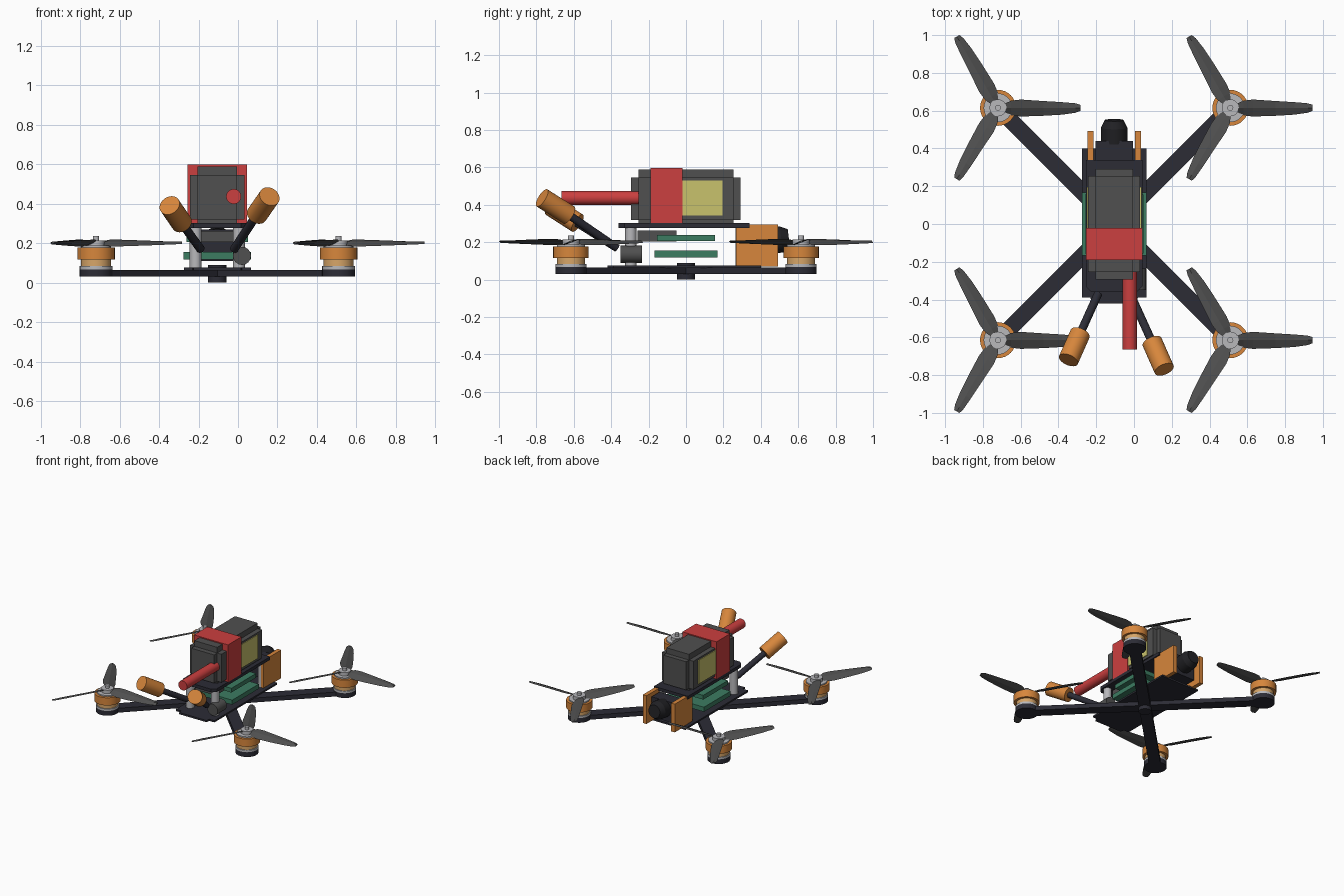
import bpy, bmesh, math
from mathutils import Vector

if "Cube" in bpy.data.objects:
    bpy.data.objects.remove(bpy.data.objects["Cube"])


def material(name, r, g, b):
    m = bpy.data.materials.new(name)
    m.use_nodes = True
    m.diffuse_color = (r, g, b, 1)
    m.node_tree.nodes["Principled BSDF"].inputs["Base Color"].default_value = (r, g, b, 1)
    return m


CARBON = material("carbon black", 0.025, 0.025, 0.036)
GREY = material("dark grey", 0.08, 0.08, 0.08)
ORANGE = material("orange", 0.68, 0.24, 0.045)
COPPER = material("copper windings", 0.68, 0.38, 0.14)
RED = material("red", 0.60, 0.05, 0.05)
GREEN = material("board green", 0.045, 0.20, 0.12)
YELLOW = material("label yellow", 0.58, 0.54, 0.15)
METAL = material("light metal", 0.48, 0.48, 0.50)
BLACK = material("lens black", 0.015, 0.015, 0.018)

CX = -0.105          # body centre line
MX, MY = 0.615, 0.615  # motor offsets from the body centre


def box(name, x, y, z, mat):
    """Box from (min, max) ranges on each axis."""
    bpy.ops.mesh.primitive_cube_add(size=1)
    ob = bpy.context.object
    ob.name = name
    for v in ob.data.vertices:
        v.co = [r[0] if c < 0 else r[1] for c, r in zip(v.co, (x, y, z))]
    ob.data.materials.append(mat)
    return ob


def rod(name, a, b, r, mat, r2=None, sides=32):
    """Cylinder or cone between two points."""
    a, b = Vector(a), Vector(b)
    d = b - a
    bpy.ops.mesh.primitive_cone_add(vertices=sides, radius1=r, radius2=r if r2 is None else r2,
                                    depth=d.length, location=(a + b) / 2,
                                    rotation=d.to_track_quat('Z', 'Y').to_euler())
    ob = bpy.context.object
    ob.name = name
    ob.data.materials.append(mat)
    bpy.ops.object.shade_smooth_by_angle(angle=math.radians(35))
    return ob


def plate(name, outline, z0, z1, mat):
    """Extruded flat outline, centred on the body line."""
    bm = bmesh.new()
    face = bm.faces.new([bm.verts.new((CX + x, y, z0)) for x, y in outline])
    ext = bmesh.ops.extrude_face_region(bm, geom=[face])
    bmesh.ops.translate(bm, vec=(0, 0, z1 - z0),
                        verts=[g for g in ext["geom"] if isinstance(g, bmesh.types.BMVert)])
    bmesh.ops.recalc_face_normals(bm, faces=bm.faces)
    me = bpy.data.meshes.new(name)
    bm.to_mesh(me)
    bm.free()
    me.materials.append(mat)
    ob = bpy.data.objects.new(name, me)
    bpy.context.collection.objects.link(ob)
    return ob


def blade_mesh():
    """One twisted propeller blade along +x."""
    # radius, front edge, back edge, height rise of the back edge
    stations = [(0.035, -0.022, 0.022, 0.010), (0.07, -0.040, 0.038, 0.017),
                (0.12, -0.046, 0.044, 0.017), (0.24, -0.042, 0.036, 0.013),
                (0.34, -0.036, 0.030, 0.009), (0.41, -0.026, 0.024, 0.006),
                (0.436, -0.016, 0.016, 0.004)]
    t = 0.004
    bm = bmesh.new()
    rings = []
    for r, lo, hi, rise in stations:
        ring = [(r, lo, -rise), (r, 0, -t), (r, hi, rise), (r, 0, t + 0.004)]
        rings.append([bm.verts.new(p) for p in ring])
    for p, q in zip(rings, rings[1:]):
        for i in range(4):
            j = (i + 1) % 4
            bm.faces.new((p[i], p[j], q[j], q[i]))
    bm.faces.new(rings[0])
    bm.faces.new(rings[-1])
    bmesh.ops.recalc_face_normals(bm, faces=bm.faces)
    me = bpy.data.meshes.new("propeller_blade")
    bm.to_mesh(me)
    bm.free()
    me.materials.append(GREY)
    return me


# Arms, motors and propellers
BLADE = blade_mesh()
for sx, side in ((-1, "right"), (1, "left")):
    for sy, end in ((-1, "front"), (1, "back")):
        tag = f"{end}_{side}"
        mx, my = CX + sx * MX, sy * MY
        arm = box("arm_" + tag, (0, math.hypot(MX, MY)), (-0.043, 0.043), (0.03, 0.065), CARBON)
        arm.location.x = CX
        arm.rotation_euler.z = math.atan2(sy * MY, sx * MX)

        def ring(name, z0, z1, r, mat, sides=32):
            rod(f"{name}_{tag}", (mx, my, z0), (mx, my, z1), r, mat, sides=sides)

        ring("arm_pad", 0.03, 0.068, 0.083, CARBON)
        ring("motor_base", 0.068, 0.084, 0.083, METAL)
        ring("motor_windings", 0.084, 0.117, 0.076, COPPER)
        ring("motor_bell", 0.117, 0.178, 0.095, ORANGE)
        ring("motor_cap", 0.178, 0.188, 0.076, METAL)
        ring("propeller_hub", 0.188, 0.215, 0.045, METAL, 24)
        ring("propeller_nut", 0.215, 0.237, 0.016, METAL, 12)
        for k in range(3):
            b = bpy.data.objects.new(f"blade_{tag}_{k + 1}", BLADE)
            bpy.context.collection.objects.link(b)
            b.location = (mx, my, 0.201)
            b.rotation_euler.z = k * math.tau / 3

# Frame plates and centre bolt
plate("bottom_plate", [(-0.12, -0.42), (0.12, -0.42), (0.125, -0.39), (0.17, -0.39), (0.17, 0.40),
                       (-0.17, 0.40), (-0.17, -0.39), (-0.125, -0.39)], 0.062, 0.076, CARBON)
plate("top_plate", [(-0.12, -0.36), (0.12, -0.36), (0.15, -0.33), (0.15, 0.34),
                    (-0.15, 0.34), (-0.15, -0.33)], 0.277, 0.302, CARBON)
rod("centre_bolt", (CX, 0, 0), (CX, 0, 0.09), 0.047, CARBON)
for sx in (-1, 1):
    for y in (-0.295, 0.295):
        x = CX + sx * 0.11
        rod("standoff", (x, y, 0.07), (x, y, 0.28), 0.03, METAL, sides=20)

# Electronics stack
box("lower_board", (CX - 0.171, CX + 0.171), (-0.168, 0.168), (0.118, 0.155), GREEN)
box("upper_board", (CX - 0.155, CX + 0.155), (-0.155, 0.155), (0.206, 0.24), GREEN)
box("transmitter", (CX - 0.09, CX + 0.09), (-0.26, -0.05), (0.205, 0.262), GREY)
rod("capacitor", (0.02, -0.35, 0.136), (0.02, -0.235, 0.136), 0.046, GREY, sides=16)

# Battery built as three crossed blocks
box("battery_wide", (CX - 0.138, CX + 0.138), (-0.255, 0.255), (0.32, 0.545), GREY)
box("battery_long", (CX - 0.10, CX + 0.10), (-0.295, 0.292), (0.32, 0.545), GREY)
box("battery_tall", (CX - 0.10, CX + 0.10), (-0.255, 0.255), (0.30, 0.59), GREY)
box("battery_strap", (CX - 0.15, CX + 0.15), (-0.19, -0.02), (0.30, 0.598), RED)
for sx, side in ((-1, "right"), (1, "left")):
    x = sorted((CX + sx * 0.137, CX + sx * 0.144))
    box("battery_label_" + side, x, (-0.02, 0.195), (0.342, 0.53), YELLOW)
rod("power_lead", (-0.022, -0.665, 0.437), (-0.022, -0.25, 0.437), 0.038, RED)

# Camera between two mounting cheeks
for sx, side in ((-1, "right"), (1, "left")):
    x = sorted((CX + sx * 0.109, CX + sx * 0.141))
    box("camera_cheek_" + side, x, (0.268, 0.492), (0.07, 0.295), ORANGE)
box("camera_body", (CX - 0.10, CX + 0.10), (0.34, 0.44), (0.11, 0.27), CARBON)
rod("camera_barrel", (CX, 0.43, 0.205), (CX, 0.51, 0.215), 0.07, BLACK)
rod("camera_lens", (CX, 0.51, 0.215), (CX, 0.55, 0.22), 0.07, BLACK, r2=0.05)

# Antennas
for side, a, b, c in (("right", (-0.19, -0.37, 0.17), (-0.285, -0.58, 0.302), (-0.347, -0.72, 0.392)),
                      ("left", (-0.02, -0.37, 0.17), (0.096, -0.625, 0.345), (0.16, -0.77, 0.437))):
    rod("antenna_stem_" + side, a, b, 0.022, CARBON, sides=16)
    rod("antenna_cap_" + side, b, c, 0.054, ORANGE)
